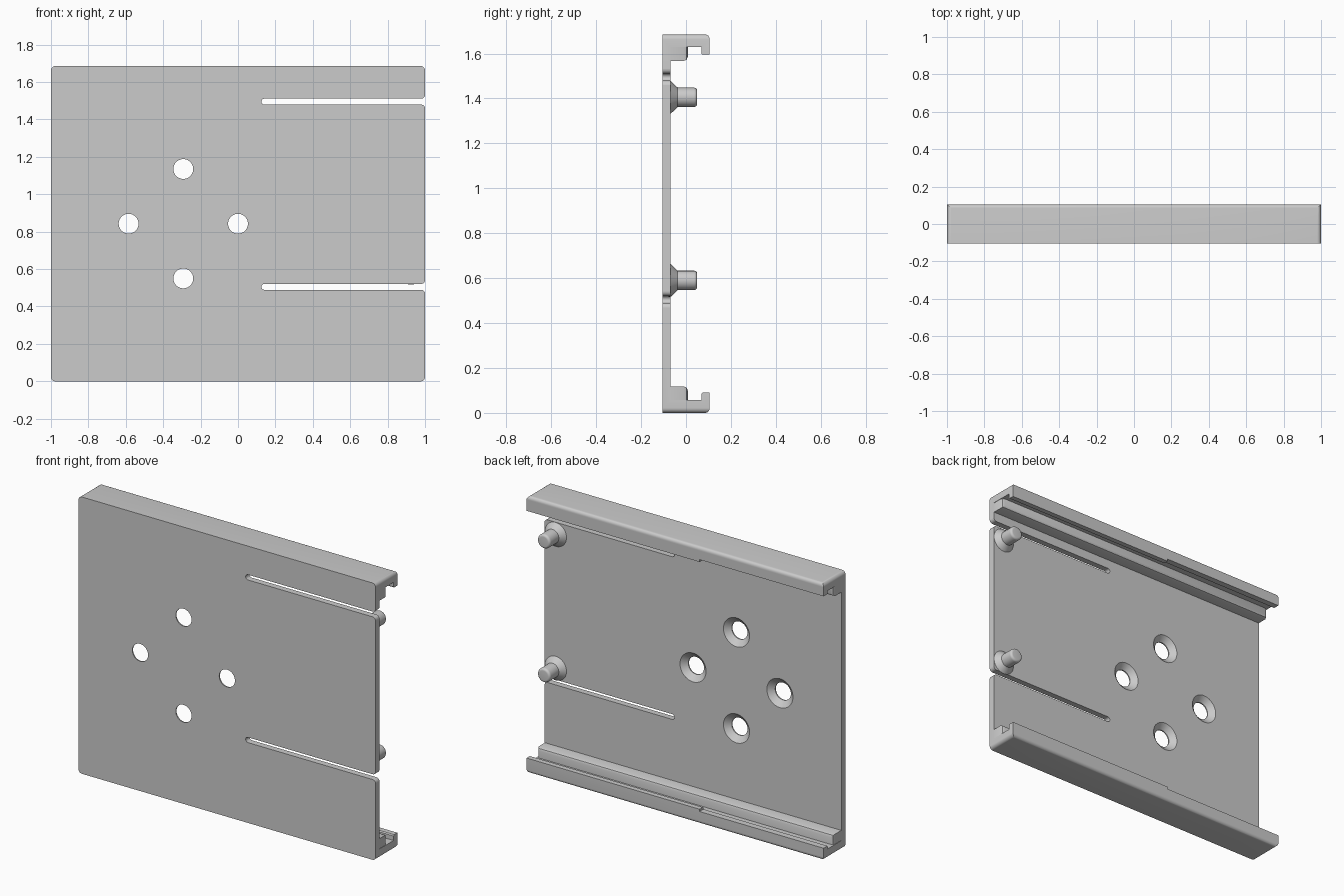
import bpy, bmesh, math

if "Cube" in bpy.data.objects:
    bpy.data.objects.remove(bpy.data.objects["Cube"])

H = 1.685                     # plate height
FRONT, FACE, BACK = -0.105, -0.068, 0.105

grey = bpy.data.materials.new("light grey")
grey.diffuse_color = (0.6, 0.6, 0.6, 1)
grey.use_nodes = True
grey.node_tree.nodes["Principled BSDF"].inputs["Base Color"].default_value = grey.diffuse_color


def finish(name, bm):
    bmesh.ops.recalc_face_normals(bm, faces=bm.faces[:])
    me = bpy.data.meshes.new(name)
    bm.to_mesh(me)
    bm.free()
    me.materials.append(grey)
    ob = bpy.data.objects.new(name, me)
    bpy.context.collection.objects.link(ob)
    return ob


def extrude(name, points, vec):
    """Closed polygon swept along vec."""
    bm = bmesh.new()
    f = bm.faces.new([bm.verts.new(p) for p in points])
    r = bmesh.ops.extrude_face_region(bm, geom=[f])
    verts = [g for g in r["geom"] if isinstance(g, bmesh.types.BMVert)]
    bmesh.ops.translate(bm, verts=verts, vec=vec)
    return finish(name, bm)


def lathe(name, profile, x, z, n=40):
    """Solid turned about an axis parallel to y; profile is (radius, y)."""
    bm = bmesh.new()
    rings = [[bm.verts.new((x + r * math.cos(2 * math.pi * i / n), y,
                            z + r * math.sin(2 * math.pi * i / n)))
              for i in range(n)] for r, y in profile]
    for a, b in zip(rings, rings[1:]):
        for i in range(n):
            j = (i + 1) % n
            bm.faces.new((a[i], a[j], b[j], b[i]))
    bm.faces.new(rings[0])
    bm.faces.new(rings[-1])
    return finish(name, bm)


def arc(cx, cy, r, a0, a1, n=6):
    return [(cx + r * math.cos(math.radians(a0 + (a1 - a0) * i / n)),
             cy + r * math.sin(math.radians(a0 + (a1 - a0) * i / n))) for i in range(n + 1)]


def box(name, lo, hi):
    pts = [(lo[0], lo[1], lo[2]), (hi[0], lo[1], lo[2]),
           (hi[0], hi[1], lo[2]), (lo[0], hi[1], lo[2])]
    return extrude(name, pts, (0, 0, hi[2] - lo[2]))


def boolean(ob, cutter, op="DIFFERENCE"):
    m = ob.modifiers.new("cut", "BOOLEAN")
    m.operation, m.solver, m.object = op, "EXACT", cutter
    bpy.context.view_layer.objects.active = ob
    bpy.ops.object.modifier_apply(modifier=m.name)
    bpy.data.objects.remove(cutter, do_unlink=True)


def smooth(ob):
    bpy.ops.object.select_all(action="DESELECT")
    ob.select_set(True)
    bpy.context.view_layer.objects.active = ob
    bpy.ops.object.shade_smooth_by_angle(angle=math.radians(30))


# C-shaped section: plate with a hooked rail along bottom and top
half = [(FACE, 0.057), (0.068, 0.057), (0.068, 0.084), (0.074, 0.09), (BACK, 0.09)]
half += arc(BACK - 0.02, 0.02, 0.02, 0, -90)
section = [(FRONT, 0)] + half[::-1] + [(y, H - z) for y, z in half] + [(FRONT, H)]
body = extrude("mounting_plate", [(-1, y, z) for y, z in section], (2, 0, 0))

# Rounded outer corners
r = 0.022
outline = (arc(1 - r, H - r, r, 0, 90) + arc(-1 + r, H - r, r, 90, 180)
           + arc(-1 + r, r, r, 180, 270) + arc(1 - r, r, r, 270, 360))
boolean(body, extrude("corner_cutter", [(x, -0.2, z) for x, z in outline], (0, 0.4, 0)), "INTERSECT")

# Slots that free the spring tongue, with rounded mouths
for zc in (0.505, 1.495):
    w, m = 0.016, 0.02
    lower = arc(1 - m, zc - w - m, m, 90, 2)
    upper = [(x, 2 * zc - z) for x, z in lower[::-1]]
    slot = arc(0.125 + w, zc, w, 90, 270, 10) + lower
    slot += [(1.05, lower[-1][1]), (1.05, upper[0][1])] + upper
    boolean(body, extrude("slot_cutter", [(x, -0.2, z) for x, z in slot], (0, 0.2, 0)))

# Countersunk screw holes in a diamond
for x, z in ((-0.585, 0.8425), (0, 0.8425), (-0.2925, 1.135), (-0.2925, 0.55)):
    boolean(body, lathe("hole_cutter", [(0.053, -0.2), (0.053, -0.098),
                                        (0.088, FACE), (0.088, -0.03)], x, z))

# Slightly shorter hook lips on the left part
for z0, z1 in ((0.076, 0.12), (H - 0.12, H - 0.076)):
    boolean(body, box("lip_cutter", (-1.1, 0.03, z0), (-0.165, 0.2, z1)))
smooth(body)

# Raised ledges inside both rails, rounded at their free edges
for name, z0, z1, free in (("lower_ledge", 0.04, 0.118, 0.118),
                           ("upper_ledge", H - 0.118, H - 0.04, H - 0.118)):
    ledge = box(name, (-0.998, FACE - 0.015, z0), (0.998, 0.008, z1))
    bm = bmesh.new()
    bm.from_mesh(ledge.data)
    edges = [e for e in bm.edges if all(v.co.y > 0 for v in e.verts)
             and (abs(e.verts[0].co.z - e.verts[1].co.z) > 0.01
                  or abs(e.verts[0].co.z - free) < 0.001)]
    bmesh.ops.bevel(bm, geom=edges, offset=0.018, segments=2, profile=0.5, affect="EDGES")
    bm.to_mesh(ledge.data)
    bm.free()
    smooth(ledge)

# Locking pegs with conical feet and rounded tips
tip = [(0.029 + dx, 0.036 + dy) for dx, dy in arc(0, 0, 0.014, 0, 90)]
for name, z in (("lower_peg", 0.59), ("upper_peg", 1.405)):
    smooth(lathe(name, [(0.073, FACE - 0.01), (0.073, FACE), (0.043, -0.037)] + tip, 0.925, z))
